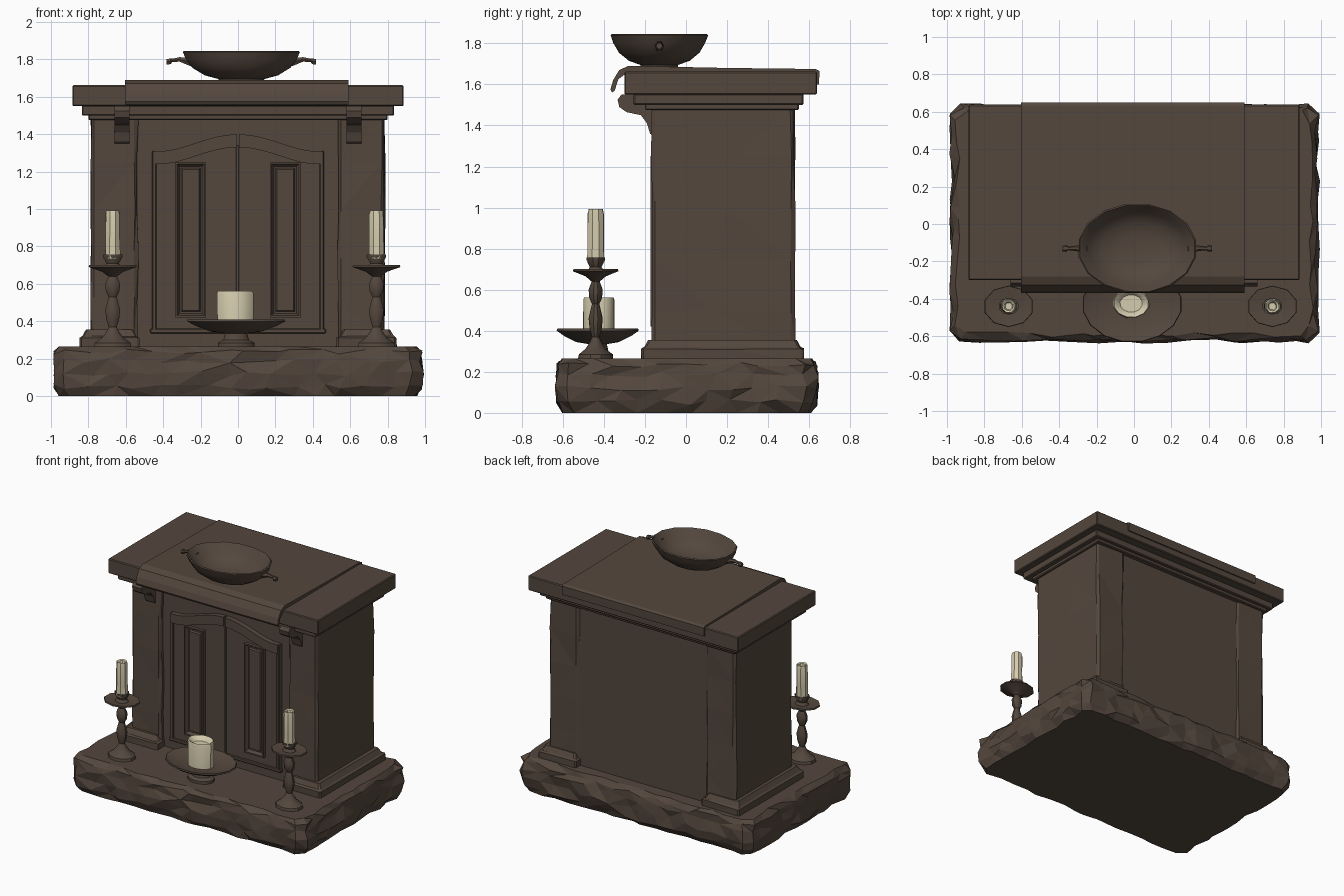
import bpy, bmesh, math, random
from mathutils import Vector

random.seed(7)
if "Cube" in bpy.data.objects:
    bpy.data.objects.remove(bpy.data.objects["Cube"], do_unlink=True)


def material(name, colour):
    mat = bpy.data.materials.new(name)
    mat.use_nodes = True
    mat.diffuse_color = colour
    mat.node_tree.nodes["Principled BSDF"].inputs["Base Color"].default_value = colour
    return mat


BROWN = material("dark brown", (0.088, 0.063, 0.047, 1))
WAX = material("candle wax", (0.66, 0.60, 0.42, 1))


def finish(name, bm, mat=BROWN, smooth=None):
    bmesh.ops.recalc_face_normals(bm, faces=bm.faces)
    mesh = bpy.data.meshes.new(name)
    bm.to_mesh(mesh)
    bm.free()
    mesh.materials.append(mat)
    obj = bpy.data.objects.new(name, mesh)
    bpy.context.collection.objects.link(obj)
    if smooth:
        bpy.ops.object.select_all(action='DESELECT')
        obj.select_set(True)
        bpy.context.view_layer.objects.active = obj
        bpy.ops.object.shade_smooth_by_angle(angle=math.radians(smooth))


def loft(bm, rings):
    """Skin closed rings of points, with a cap at both ends."""
    rings = [[bm.verts.new(p) for p in ring] for ring in rings]
    for low, high in zip(rings, rings[1:]):
        for i in range(len(low)):
            j = (i + 1) % len(low)
            bm.faces.new((low[i], low[j], high[j], high[i]))
    bm.faces.new(rings[0])
    bm.faces.new(rings[-1])


def box(name, x0, x1, y0, y1, z0, z1, bevel=0.006):
    bm = bmesh.new()
    loft(bm, [[(x0, y0, z), (x1, y0, z), (x1, y1, z), (x0, y1, z)] for z in (z0, z1)])
    if bevel:
        bmesh.ops.bevel(bm, geom=bm.edges[:], offset=bevel, segments=1, affect='EDGES')
    finish(name, bm)


def prism(name, points, start, end, axis):
    """Extrude a profile along x (points are y, z) or along y (points are x, z)."""
    bm = bmesh.new()
    place = (lambda a, b, d: (d, a, b)) if axis == 'x' else (lambda a, b, d: (a, d, b))
    loft(bm, [[place(a, b, d) for a, b in points] for d in (start, end)])
    finish(name, bm)


def hewn_block(name, x0, x1, y0, y1, levels, step, chip, corner):
    """Block of stacked rings whose sides are roughly chipped; levels are (z, inset)."""
    # Divisions of the long x side, the corner cut and the long y side
    nx, nc, ny = (max(1, round(d / step)) for d in (x1 - x0, corner, y1 - y0))
    counts = (nx, nc, ny, nc) * 2

    def ring(z, inset, rough):
        a, b, c, d = x0 + inset, x1 - inset, y0 + inset, y1 - inset
        k = corner
        outline = [(a + k, c), (b - k, c), (b, c + k), (b, d - k),
                   (b - k, d), (a + k, d), (a, d - k), (a, c + k)]
        pts = []
        for i, n in enumerate(counts):
            p, q = Vector(outline[i]), Vector(outline[(i + 1) % len(outline)])
            along = (q - p) / n
            inward = Vector((-along.y, along.x)).normalized()
            for s in range(n):
                shift = random.uniform(-.3, .3) if s else 0
                v = p + along * (s + shift) + inward * random.uniform(0, chip)
                pts.append((v.x, v.y, z + random.uniform(-rough, rough)))
        return pts

    last = len(levels) - 1
    bm = bmesh.new()
    loft(bm, [ring(z, inset, 0 if i in (0, last) else chip * .5)
              for i, (z, inset) in enumerate(levels)])
    sides = [f for f in bm.faces if len(f.verts) == 4]
    bmesh.ops.triangulate(bm, faces=sides, quad_method='SHORT_EDGE')
    finish(name, bm)


def lathe(name, profile, centre, sides, squash=1.0, mat=BROWN, wobble=0.0):
    """Turn (radius, z) points about a vertical axis, squashed along y."""
    bm = bmesh.new()
    rings = []
    for r, z in profile:
        ring = []
        for i in range(sides):
            t = math.tau * (i + .5) / sides
            k = r * (1 + random.uniform(-wobble, wobble))
            ring.append((centre[0] + k * math.cos(t), centre[1] + k * squash * math.sin(t), z))
        rings.append(ring)
    loft(bm, rings)
    finish(name, bm, mat, 35)


# Rough stone base
hewn_block("stone_base", -.995, .995, -.64, .65,
           [(0, .035), (.05, .005), (.12, 0), (.19, .004), (.235, .008), (.265, .035)],
           .13, .03, .06)

# Cabinet core, side pillars and their stepped feet
box("cabinet_core", -.6, .6, -.13, .515, .25, 1.5, 0)
for side, label in ((1, "left"), (-1, "right")):
    xs = sorted((side * .53, side * .79))
    hewn_block(label + "_pillar", *xs, -.17, .535,
               [(.3, 0), (.5, 0), (.75, 0), (1, 0), (1.25, 0), (1.49, 0)], .3, .013, .02)
    xs = sorted((side * .525, side * .85))
    hewn_block(label + "_pillar_foot", *xs, -.22, .575,
               [(.25, 0), (.312, 0), (.32, .015), (.355, .035)], .5, .006, .012)
    # Scrolled bracket under the cornice
    xs = sorted((side * .58, side * .66))
    prism(label + "_bracket",
          [(-.15, 1.34), (-.175, 1.36), (-.19, 1.41), (-.22, 1.45), (-.29, 1.465),
           (-.325, 1.49), (-.333, 1.525), (-.315, 1.55), (-.15, 1.55)], *xs, 'x')

# Cornice steps and top slab
box("cornice_lower", -.8, .8, -.2, .55, 1.475, 1.505)
box("cornice_upper", -.835, .835, -.255, .572, 1.5, 1.555)
box("top_slab", -.885, .885, -.3, .638, 1.55, 1.662)

# Runner lying over the top with its front edge hanging down
prism("top_runner",
      [(.648, 1.6), (.65, 1.665), (.63, 1.675), (.2, 1.68), (-.28, 1.69), (-.325, 1.67),
       (-.355, 1.62), (-.368, 1.575), (-.36, 1.56), (-.347, 1.57), (-.33, 1.625),
       (-.296, 1.65), (.6, 1.65), (.6, 1.6)], -.605, .59, 'x')


# Arched double door
def arch(x):
    return 1.31 + .09 * (.5 + .5 * math.cos(math.pi * min(1, abs(x) / .4))) ** .8


for side, label in ((1, "left"), (-1, "right")):
    xs = [side * (.006 + .444 * i / 8) for i in range(9)]
    prism(label + "_door", [(x, arch(x) - .03) for x in xs] + [(xs[-1], .35), (xs[0], .35)],
          -.148, -.12, 'y')
    prism(label + "_arch_trim", [(x, arch(x)) for x in xs]
          + [(x, arch(x) - .07) for x in reversed(xs)], -.168, -.13, 'y')
    edge = sorted((side * .435, side * .46))
    box(label + "_door_jamb", *edge, -.16, -.12, .35, 1.31, .005)

    # Framed panel: raised moulding, sunken groove, raised field
    a, b = sorted((side * .17, side * .335))
    bm = bmesh.new()
    loft(bm, [[(a, y, .42), (b, y, .42), (b, y, 1.25), (a, y, 1.25)] for y in (-.13, -.172)])
    bmesh.ops.recalc_face_normals(bm, faces=bm.faces)
    front = [min(bm.faces, key=lambda f: f.calc_center_median().y)]
    for thickness, depth in ((.014, 0), (.018, -.022), (.012, 0), (.01, .012)):
        bmesh.ops.inset_region(bm, faces=front, thickness=thickness, depth=depth)
    finish(label + "_door_panel", bm)
box("door_sill", -.47, .47, -.16, -.12, .335, .36, .005)
box("door_meeting_strip", -.012, .006, -.156, -.13, .36, 1.34, .004)

# Two candlesticks
STICK = [(.105, .262), (.1, .285), (.06, .312), (.035, .345), (.022, .37), (.036, .41),
         (.042, .46), (.028, .51), (.022, .53), (.038, .56), (.042, .6), (.024, .64),
         (.06, .665), (.135, .69), (.132, .7), (.05, .69), (.035, .71), (.055, .745),
         (.055, .757), (.045, .757), (.04, .735)]
CANDLE = [(.044, .735), (.042, .84), (.041, .97), (.036, .992), (.026, .985), (.02, .965)]
for x, label in ((.74, "left"), (-.67, "right")):
    lathe(label + "_candlestick", STICK, (x, -.44), 10, .82)
    lathe(label + "_candle", CANDLE, (x, -.44), 8, 1, WAX, .05)

# Wide candle on a footed dish
lathe("centre_dish", [(.1, .262), (.1, .285), (.07, .3), (.06, .335), (.14, .345), (.22, .375),
                      (.268, .4), (.264, .41), (.2, .385), (.1, .375)], (-.01, -.43), 16, .76)
lathe("centre_candle", [(.1, .37), (.1, .55), (.094, .563), (.08, .555), (.06, .53)],
      (-.015, -.425), 12, .78, WAX, .02)

# Offering bowl with two small handles
lathe("bowl", [(.12, 1.675), (.125, 1.695), (.2, 1.715), (.265, 1.755), (.3, 1.8), (.32, 1.84),
               (.312, 1.846), (.298, 1.835), (.26, 1.78), (.19, 1.735), (.1, 1.715)],
      (.018, -.13), 16, .755, BROWN, .008)
for side, label in ((1, "left"), (-1, "right")):
    bm = bmesh.new()
    stations = ((.27, .025, 1.785), (.33, .014, 1.8), (.37, .01, 1.795),
                (.378, .018, 1.79), (.4, .016, 1.787))
    loft(bm, [[(.018 + side * d, -.13 + r * math.cos(t * math.tau / 6),
                z + r * math.sin(t * math.tau / 6)) for t in range(6)] for d, r, z in stations])
    finish(label + "_bowl_handle", bm, BROWN, 35)
